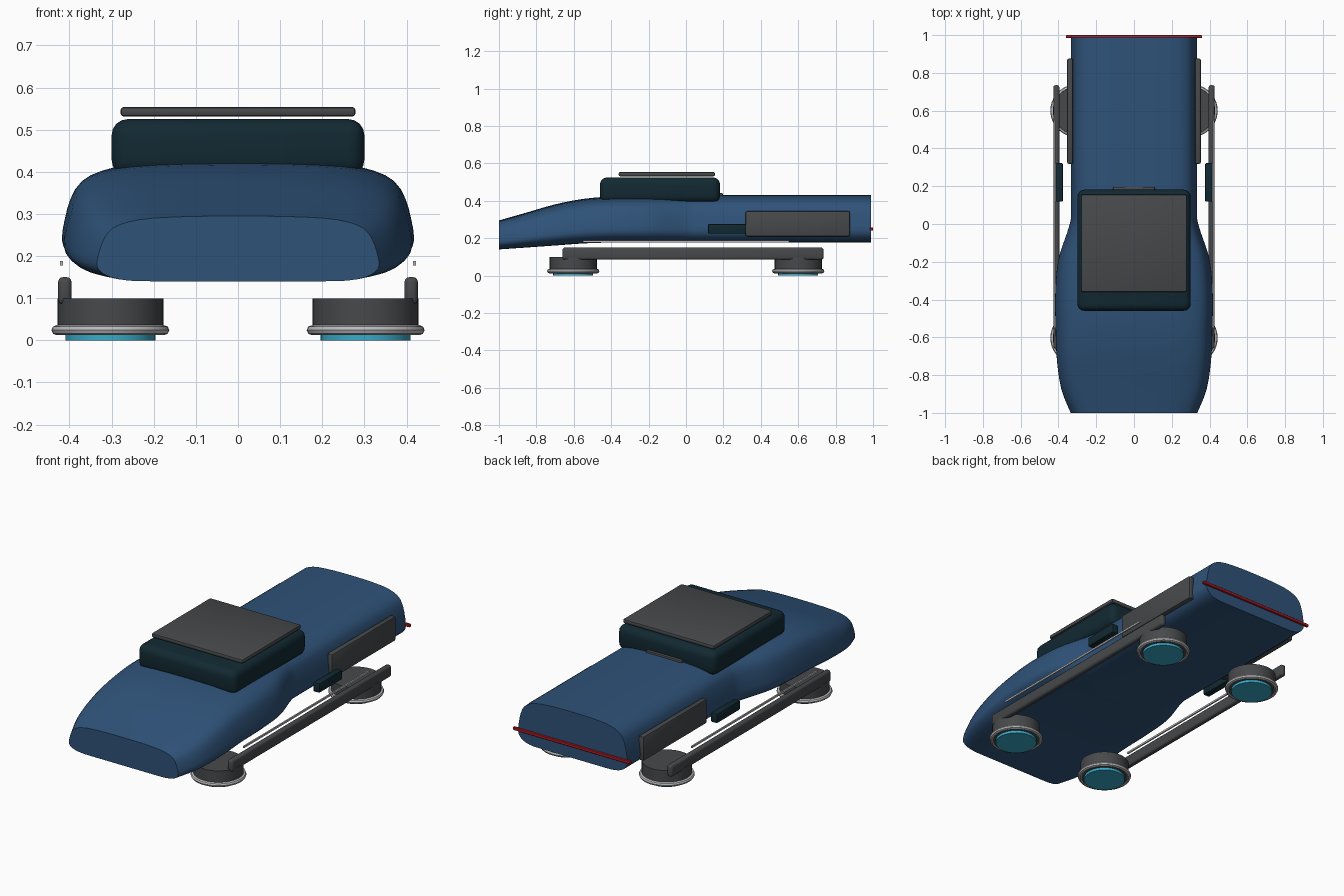
import bpy, bmesh, math
from mathutils import Vector

if "Cube" in bpy.data.objects:
    bpy.data.objects.remove(bpy.data.objects["Cube"])


def mat(name, rgb):
    m = bpy.data.materials.new(name)
    m.diffuse_color = (*rgb, 1)
    m.use_nodes = True
    m.node_tree.nodes["Principled BSDF"].inputs["Base Color"].default_value = m.diffuse_color
    return m


BLUE = mat("body blue", (0.028, 0.085, 0.19))
GLASS = mat("dark glass", (0.006, 0.022, 0.032))
GREY = mat("dark grey", (0.062, 0.066, 0.07))
SILVER = mat("silver", (0.5, 0.5, 0.52))
CYAN = mat("glow cyan", (0.04, 0.4, 0.58))
RED = mat("tail red", (0.5, 0.012, 0.018))


def finish(bm, name, m, angle=35):
    bmesh.ops.recalc_face_normals(bm, faces=bm.faces)
    me = bpy.data.meshes.new(name)
    bm.to_mesh(me)
    bm.free()
    me.materials.append(m)
    ob = bpy.data.objects.new(name, me)
    bpy.context.collection.objects.link(ob)
    bpy.ops.object.select_all(action='DESELECT')
    ob.select_set(True)
    bpy.context.view_layer.objects.active = ob
    bpy.ops.object.shade_smooth_by_angle(angle=math.radians(angle))
    return ob


def box(name, x, y, z, m, bevel=0.0, seg=3):
    bm = bmesh.new()
    bmesh.ops.create_cube(bm, size=1)
    for v in bm.verts:
        v.co = Vector([(r[0] + r[1]) / 2 + c * (r[1] - r[0])
                       for c, r in zip(v.co, (x, y, z))])
    if bevel:
        bmesh.ops.bevel(bm, geom=bm.edges[:], offset=bevel, segments=seg,
                        profile=0.5, affect='EDGES')
    return finish(bm, name, m)


def lathe(name, cx, cy, prof, m, n=40, closed=False):
    """Revolve (radius, z) points about a vertical axis."""
    bm = bmesh.new()
    rings = [[bm.verts.new((cx + r * math.cos(2 * math.pi * i / n),
                            cy + r * math.sin(2 * math.pi * i / n), z))
              for i in range(n)] for r, z in prof]
    pairs = list(zip(rings, rings[1:]))
    if closed:
        pairs.append((rings[-1], rings[0]))
    else:
        bm.faces.new(rings[0])
        bm.faces.new(rings[-1])
    for a, b in pairs:
        for i in range(n):
            j = (i + 1) % n
            bm.faces.new((a[i], a[j], b[j], b[i]))
    return finish(bm, name, m)


def catmull(pts, steps):
    """Smooth a list of tuples."""
    out = []
    P = [pts[0]] + pts + [pts[-1]]
    for k in range(1, len(P) - 2):
        for s in range(steps):
            t = s / steps
            out.append(tuple(
                0.5 * (2 * b + (c - a) * t + (2 * a - 5 * b + 4 * c - d) * t * t
                       + (3 * b - a - 3 * c + d) * t ** 3)
                for a, b, c, d in zip(*P[k - 1:k + 3])))
    return out + [pts[-1]]


# Body: one cross-section lofted along y (y, half width, bottom, top)
half = [(0, 1), (.3, .995), (.6, .968), (.776, .91), (.89, .81), (.95, .65),
        (.985, .44), (1, .25), (.97, .14), (.9, .06), (.78, .012), (.6, 0), (0, 0)]
half = catmull(half, 2)
stations = [(-1, .335, .14, .295), (-.87, .386, .149, .332), (-.7, .41, .161, .381),
            (-.55, .415, .172, .41), (-.4, .418, .177, .423), (-.25, .409, .178, .426),
            (-.15, .39, .178, .427), (0, .34, .178, .43), (.1, .334, .178, .431),
            (.5, .334, .178, .432), (.99, .334, .178, .432)]
section = half + [(-u, v) for u, v in half[-2:0:-1]]
bm = bmesh.new()
loops = [[bm.verts.new((u * w, y, b + max(0, min(1, v)) * (t - b))) for u, v in section]
         for y, w, b, t in catmull(stations, 3)]
for a, b in zip(loops, loops[1:]):
    for i in range(len(section)):
        j = (i + 1) % len(section)
        bm.faces.new((a[i], a[j], b[j], b[i]))
bm.faces.new(loops[0])
bm.faces.new(loops[-1])
finish(bm, "body", BLUE, 40)

# Cabin, roof panel, rear vent and tail light
box("cabin", (-.3, .3), (-.46, .182), (.39, .525), GLASS, .038, 4)
box("roof_panel", (-.279, .279), (-.36, .155), (.531, .554), GREY, .008, 2)
box("rear_vent", (-.11, .11), (.17, .197), (.418, .442), GREY, .007, 2)
box("tail_light", (-.36, .36), (.984, 1.0), (.241, .258), RED, .003, 1)


def sx(s, a, b):
    return (a, b) if s > 0 else (-b, -a)


# Side parts, mirrored
for s, side in ((-1, "left"), (1, "right")):
    box("side_panel_" + side, sx(s, .322, .354), (.318, .876), (.21, .345), GREY, .009, 2)
    box("side_intake_" + side, sx(s, .376, .415), (.118, .322), (.224, .276), GLASS, .006, 2)
    box("rail_" + side, sx(s, .395, .427), (-.66, .735), (.085, .15), GREY, .012, 3)
    box("trim_strip_" + side, sx(s, .415, .423), (-.55, .55), (.178, .188), SILVER)
    # Hover pads
    for cy, end in ((-.603, "front"), (.6, "rear")):
        cx, tag = s * .303, end + "_" + side
        lathe("pad_hub_" + tag, cx, cy, [(.126, .014), (.126, .099)], GREY)
        ring = [(.127 + .013 * math.cos(k * math.pi / 4), .024 + .012 * math.sin(k * math.pi / 4))
                for k in range(8)]
        lathe("pad_ring_" + tag, cx, cy, ring, SILVER, closed=True)
        lathe("pad_glow_" + tag, cx, cy, [(.107, 0), (.107, .02)], CYAN)
